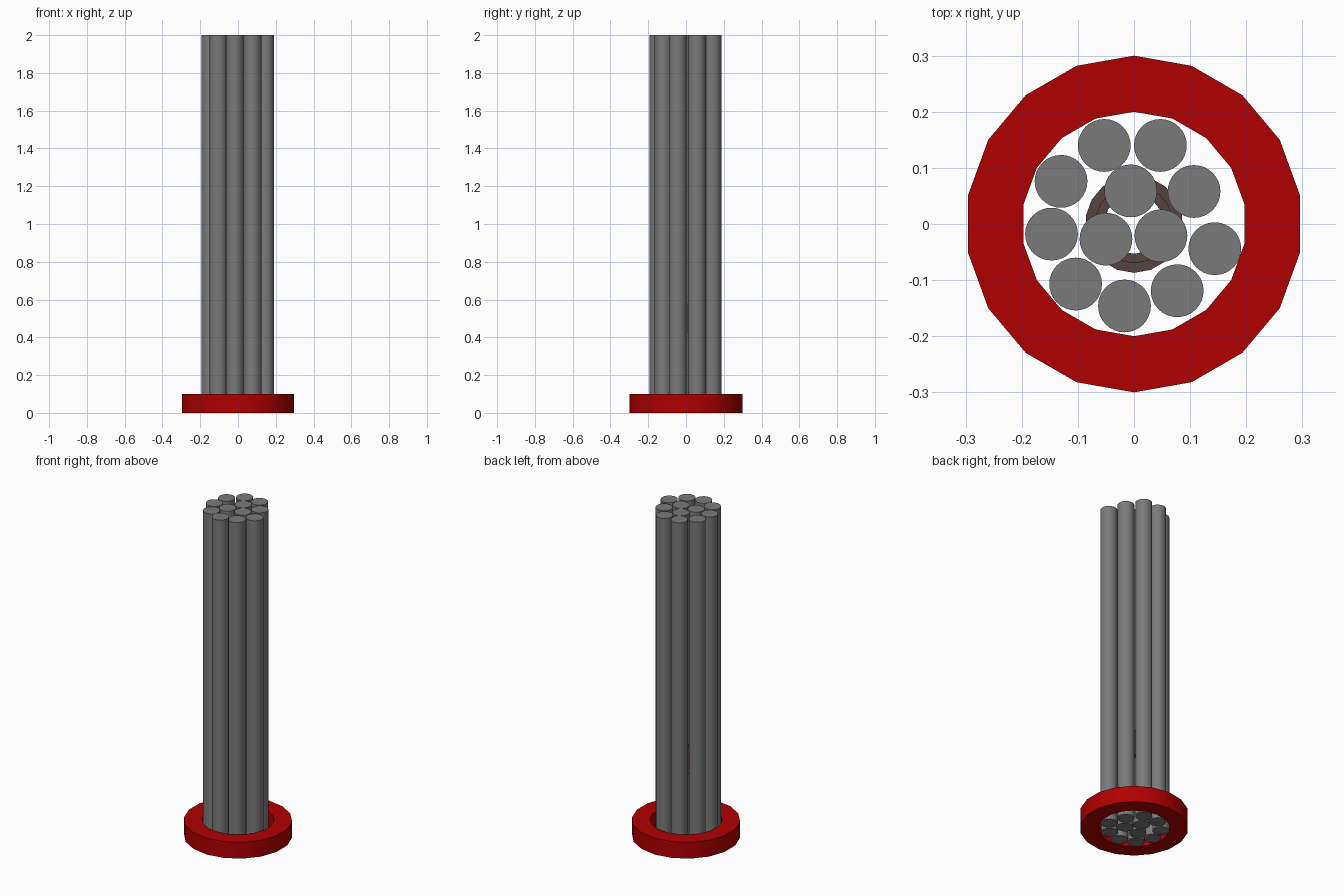
import bpy, math
from math import cos, sin, pi

if "Cube" in bpy.data.objects:
    bpy.data.objects.remove(bpy.data.objects["Cube"])


def material(name, rgb):
    m = bpy.data.materials.new(name)
    m.diffuse_color = (*rgb, 1)
    m.use_nodes = True
    m.node_tree.nodes["Principled BSDF"].inputs["Base Color"].default_value = m.diffuse_color
    return m


def lathe_ring(name, profile, sides, mat):
    """Revolve a closed (radius, z) profile around the z axis."""
    n = len(profile)
    verts, faces = [], []
    for i in range(sides):
        a = pi / 2 + 2 * pi * i / sides
        verts += [(r * cos(a), r * sin(a), z) for r, z in profile]
        j = (i + 1) % sides
        for k in range(n):
            l = (k + 1) % n
            faces.append((i * n + k, j * n + k, j * n + l, i * n + l))
    mesh = bpy.data.meshes.new(name)
    mesh.from_pydata(verts, [], faces)
    mesh.materials.append(mat)
    ob = bpy.data.objects.new(name, mesh)
    bpy.context.collection.objects.link(ob)
    smooth(ob)


def smooth(ob):
    bpy.ops.object.select_all(action='DESELECT')
    ob.select_set(True)
    bpy.context.view_layer.objects.active = ob
    bpy.ops.object.shade_smooth_by_angle(angle=math.radians(30))


red = material("red", (0.435, 0.0, 0.0))
brown = material("dark_brown", (0.093, 0.055, 0.055))
steel = material("dark_grey", (0.195, 0.195, 0.195))

# Red collar around the foot of the bundle
lathe_ring("base_collar", [(0.2, 0), (0.3, 0), (0.3, 0.1), (0.2, 0.1)], 18, red)

# Small hidden stepped band threaded between the inner rods
lathe_ring("inner_band", [(0.053, 0.41), (0.07, 0.41), (0.07, 0.42), (0.087, 0.42),
                          (0.087, 0.58), (0.07, 0.58), (0.07, 0.59), (0.053, 0.59)],
           18, brown)

# Bundle of rods: nine around the outside, three in the middle
rods = [(-0.053, 0.140), (0.047, 0.140), (-0.130, 0.076), (0.107, 0.058),
        (-0.147, -0.018), (0.144, -0.044), (-0.104, -0.107), (-0.017, -0.146),
        (0.077, -0.119), (-0.006, 0.059), (-0.050, -0.027), (0.048, -0.021)]
for i, (x, y) in enumerate(rods):
    bpy.ops.mesh.primitive_cylinder_add(vertices=32, radius=0.047, depth=2,
                                        location=(x, y, 1))
    ob = bpy.context.object
    ob.name = f"rod_{i + 1}"
    ob.data.materials.append(steel)
    smooth(ob)
